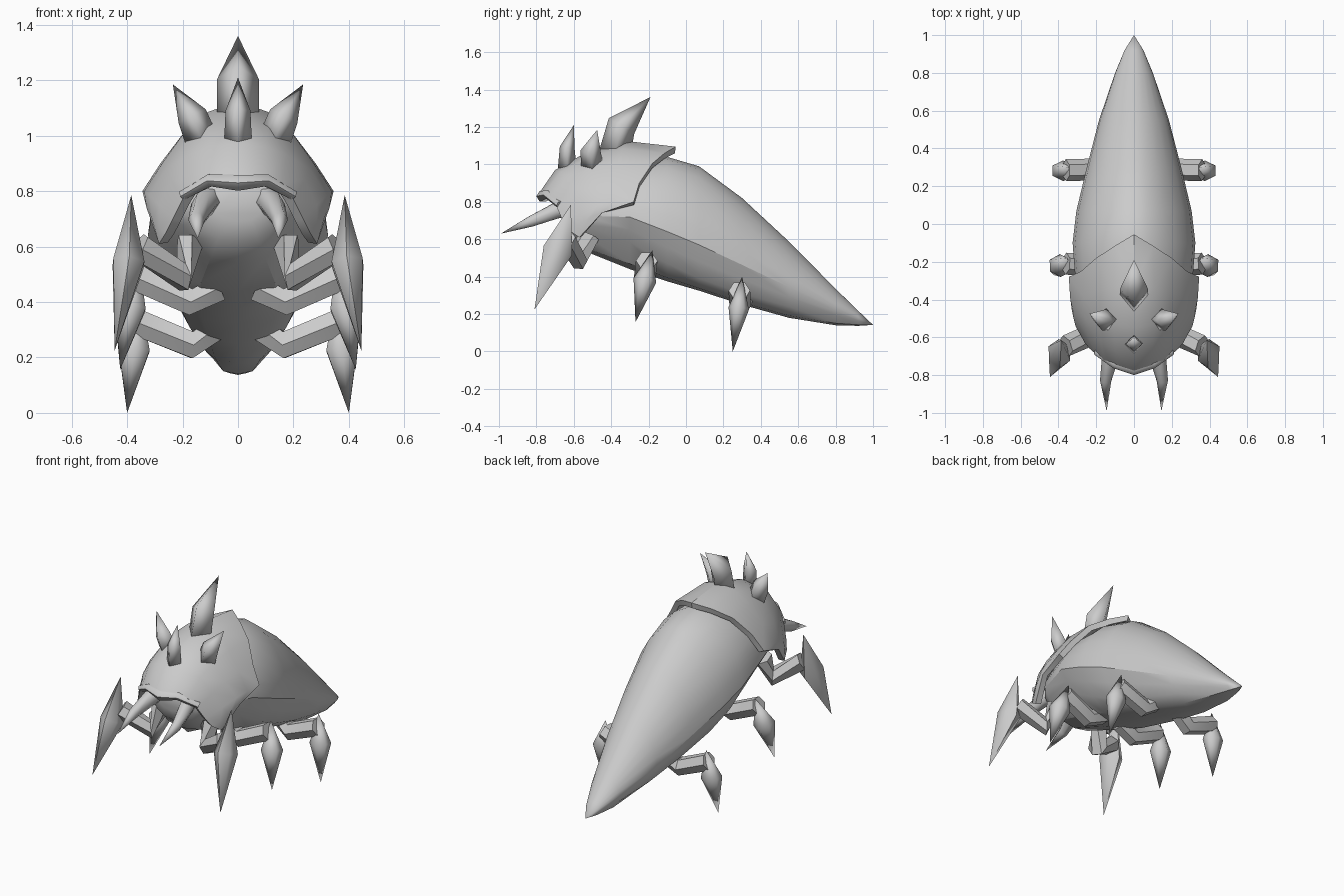
import bpy, bmesh, math
from mathutils import Vector

if "Cube" in bpy.data.objects:
    bpy.data.objects.remove(bpy.data.objects["Cube"])

shell_grey = bpy.data.materials.new("shell_grey")
shell_grey.diffuse_color = (0.6, 0.6, 0.6, 1)
shell_grey.use_nodes = True
shell_grey.node_tree.nodes["Principled BSDF"].inputs["Base Color"].default_value = shell_grey.diffuse_color


def finish(name, verts, faces, mirror=False, thickness=0, angle=40, recalc=True):
    """Make an object, mirror or thicken it, then smooth it by angle."""
    mesh = bpy.data.meshes.new(name)
    mesh.from_pydata([tuple(v) for v in verts], [], faces)
    if recalc:
        bm = bmesh.new()
        bm.from_mesh(mesh)
        bmesh.ops.recalc_face_normals(bm, faces=bm.faces)
        bm.to_mesh(mesh)
        bm.free()
    mesh.materials.append(shell_grey)
    ob = bpy.data.objects.new(name, mesh)
    bpy.context.collection.objects.link(ob)
    bpy.ops.object.select_all(action='DESELECT')
    ob.select_set(True)
    bpy.context.view_layer.objects.active = ob
    if mirror:
        ob.modifiers.new("mirror", 'MIRROR')
        bpy.ops.object.modifier_apply(modifier="mirror")
    if thickness:
        mod = ob.modifiers.new("thickness", 'SOLIDIFY')
        mod.thickness = thickness
        mod.offset = -1
        bpy.ops.object.modifier_apply(modifier="thickness")
    bpy.ops.object.shade_smooth_by_angle(angle=math.radians(angle))
    return ob


def skin(rings):
    """Join rings of equal size into a closed skin; one-point rings are tips."""
    verts, faces, prev = [], [], None
    for ring in rings:
        ids = list(range(len(verts), len(verts) + len(ring)))
        verts += ring
        if prev:
            n = max(len(prev), len(ids))
            for k in range(n):
                m = (k + 1) % n
                if len(ids) == 1:
                    faces.append((prev[k], prev[m], ids[0]))
                elif len(prev) == 1:
                    faces.append((prev[0], ids[m], ids[k]))
                else:
                    faces.append((prev[k], prev[m], ids[m], ids[k]))
        elif len(ids) > 2:
            faces.append(ids[::-1])
        prev = ids
    if len(prev) > 2:
        faces.append(prev)
    return verts, faces


def limb(name, stations, sides=4, ref=(0, 1, 0), mirror=True, angle=65):
    """Tapered limb through (x, y, z, radius along ref, radius across)."""
    pts = [Vector(s[:3]) for s in stations]
    rings = []
    for i, (p, s) in enumerate(zip(pts, stations)):
        if s[3] == 0:
            rings.append([p])
            continue
        a, b = pts[max(i - 1, 0)], pts[min(i + 1, len(pts) - 1)]
        t = (b - a).normalized()
        u = Vector(ref)
        u = (u - t * u.dot(t)).normalized()
        v = t.cross(u)
        angles = [2 * math.pi * k / sides for k in range(sides)]
        rings.append([p + u * s[3] * math.cos(q) + v * s[4] * math.sin(q) for q in angles])
    return finish(name, *skin(rings), mirror=mirror, angle=angle)


# Abdomen: y, half width, top, lower side edge, belly, edge width share
sections = [
    (-.66, .10, .82, .72, .69, .8), (-.63, .16, .88, .66, .62, .75),
    (-.55, .23, .95, .63, .54, .72), (-.30, .31, 1.03, .585, .44, .72),
    (-.10, .325, 1.04, .47, .375, .72), (.07, .305, .99, .39, .325, .7),
    (.30, .25, .82, .31, .25, .7), (.55, .185, .588, .24, .18, .72),
    (.80, .10, .335, .195, .14, .9), (.92, .05, .218, .165, .137, .9)]
rings = []
for y, w, top, edge, belly, share in sections:
    mid = edge + .3 * (top - edge)
    half = [(w * math.sin(k * math.pi / 12) ** 1.1,
             mid + (top - mid) * max(0, math.cos(k * math.pi / 12)) ** 1.1) for k in range(7)]
    half += [(w * (.55 + .45 * share), edge + .5 * (mid - edge)), (w * share, edge),
             (w * share * .6, belly + .2 * (edge - belly)), (0, belly)]
    ring = [Vector((x, y, z)) for x, z in half]
    ring += [Vector((-x, y, z)) for x, z in half[-2:0:-1]]
    rings.append(ring)
rings.append([Vector((0, 1, .142))])
finish("abdomen", *skin(rings), angle=32)

# Head shield: lines from front edge to rear rim, from the crest outwards
lines = [
    [(0, -.79, .84), (0, -.70, .97), (0, -.55, 1.055), (0, -.32, 1.125), (0, -.055, 1.095)],
    [(.09, -.755, .85), (.10, -.67, .96), (.11, -.53, 1.03), (.11, -.34, 1.085), (.10, -.115, 1.06)],
    [(.16, -.72, .83), (.175, -.63, .93), (.185, -.51, .98), (.195, -.36, 1.01), (.20, -.18, 1.005)],
    [(.20, -.69, .77), (.24, -.60, .84), (.26, -.50, .88), (.27, -.38, .905), (.28, -.25, .90)],
    [(.235, -.66, .70), (.285, -.56, .75), (.32, -.47, .785), (.338, -.39, .80), (.345, -.28, .80)],
    [(.26, -.63, .65), (.285, -.585, .67), (.31, -.54, .70), (.32, -.50, .725), (.33, -.45, .74)]]
verts = [p for line in lines for p in line] + [(.285, -.57, .61)]
n = len(lines[0])
faces = [(i * n + j, (i + 1) * n + j, (i + 1) * n + j + 1, i * n + j + 1)
         for i in range(len(lines) - 1) for j in range(n - 1)]
last = (len(lines) - 1) * n
faces += [(last + j, len(verts) - 1, last + j + 1) for j in range(n - 1)]
finish("head_shield", verts, faces, mirror=True, thickness=.035, recalc=False)

# Mouth lip
limb("mouth_lip", [(-.20, -.675, .785, .02, .02), (-.10, -.735, .84, .03, .025),
                   (0, -.765, .83, .035, .033), (.10, -.735, .84, .03, .025),
                   (.20, -.675, .785, .02, .02)], sides=6, mirror=False)

# Mandibles
limb("mandible", [(.10, -.60, .775, .05, .05), (.125, -.70, .75, .045, .048),
                  (.15, -.83, .695, .03, .033), (.145, -.99, .63, 0, 0)],
     sides=6, ref=(1, 0, 0))

# Horns
limb("crest_horn", [(0, -.38, 1.06, .085, .075), (0, -.345, 1.205, .08, .075),
                    (0, -.19, 1.36, 0, 0)], mirror=False, angle=95)
limb("brow_horn", [(0, -.635, .98, .05, .05), (0, -.635, 1.09, .04, .045),
                   (0, -.60, 1.21, 0, 0)], mirror=False, angle=95)
limb("side_horn", [(.13, -.50, .98, .06, .06), (.165, -.51, 1.07, .055, .055),
                   (.235, -.475, 1.185, 0, 0)], angle=95)

# Legs: arm from hip to elbow to knee, then blade-shaped claw
legs = {
    "front": ([(.17, -.52, .62), (.20, -.575, .49), (.36, -.645, .60)],
              [(.385, -.615, .785), (.395, -.685, .54), (.445, -.81, .225)], .08),
    "middle": ([(.07, -.21, .45), (.17, -.22, .40), (.36, -.21, .485)],
               [(.355, -.18, .54), (.39, -.22, .38), (.425, -.27, .157)], .062),
    "rear": ([(.07, .31, .315), (.165, .29, .245), (.36, .285, .325)],
             [(.35, .30, .40), (.375, .282, .23), (.40, .25, 0)], .055)}
for name, (arm, claw, w) in legs.items():
    limb(name + "_arm", [p + (.058, .055) for p in arm], sides=6, angle=40)
    limb(name + "_claw", [claw[0] + (0, 0), claw[1] + (w, .065), claw[2] + (0, 0)], sides=6)
